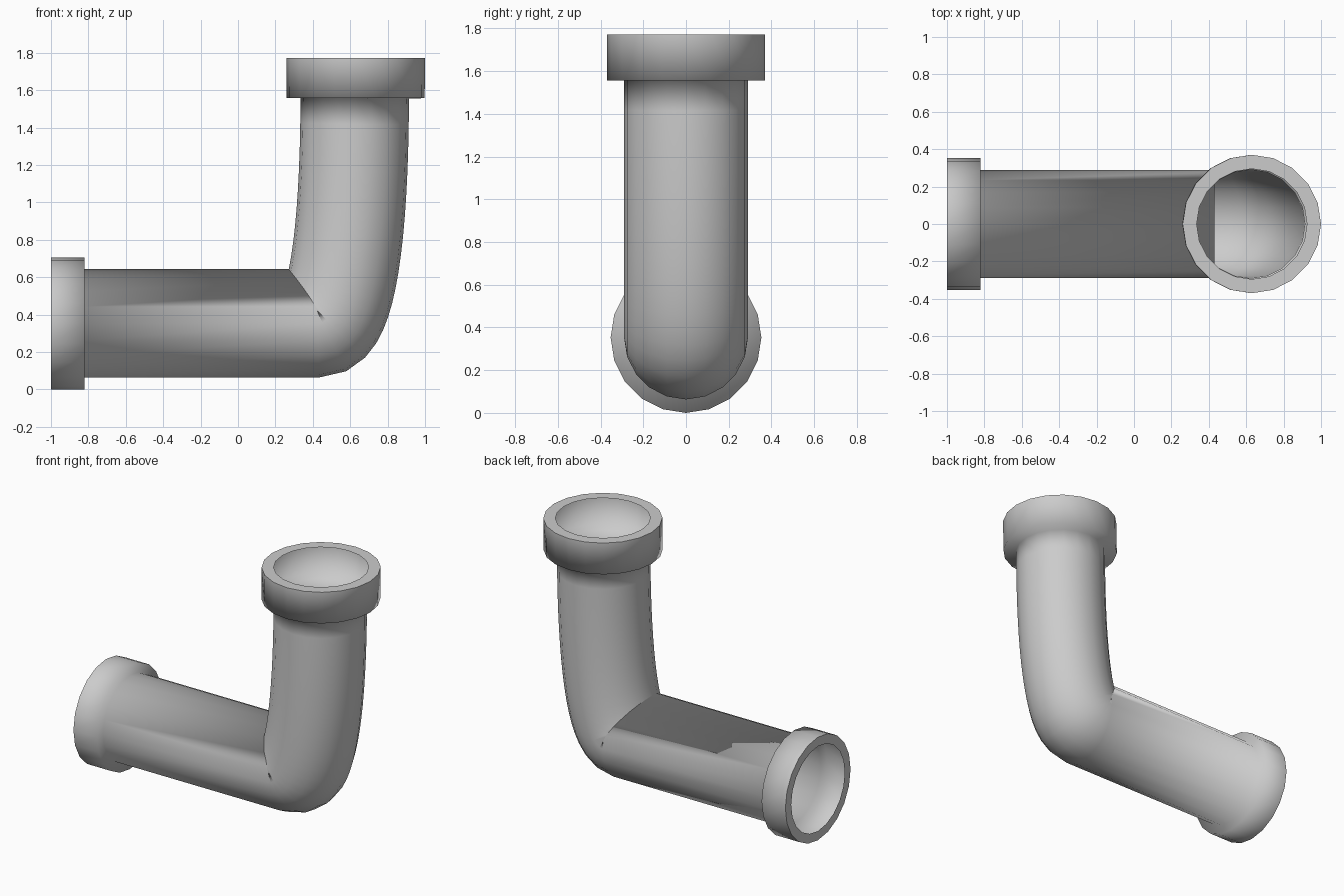
import bpy, bmesh, math
from mathutils import Vector

if "Cube" in bpy.data.objects:
    bpy.data.objects.remove(bpy.data.objects["Cube"])

SIDES = 20
R_PIPE = 0.29

grey = bpy.data.materials.new("plain grey")
grey.diffuse_color = (0.6, 0.6, 0.6, 1)
grey.use_nodes = True
grey.node_tree.nodes["Principled BSDF"].inputs["Base Color"].default_value = grey.diffuse_color

bm = bmesh.new()


def ring(centre, tangent, radius):
    """Circle of vertices around a path point in the xz plane."""
    t = Vector((tangent[0], 0, tangent[1])).normalized()
    side = Vector((0, 1, 0))
    up = t.cross(side)
    c = Vector((centre[0], 0, centre[1]))
    return [bm.verts.new(c + radius * (math.cos(a) * up + math.sin(a) * side))
            for a in (2 * math.pi * i / SIDES for i in range(SIDES))]


def bezier(p, t):
    """Point and tangent of a cubic curve."""
    p = [Vector(q) for q in p]
    s = 1 - t
    pos = s**3 * p[0] + 3*s*s*t * p[1] + 3*s*t*t * p[2] + t**3 * p[3]
    tan = s*s * (p[1] - p[0]) + 2*s*t * (p[2] - p[1]) + t*t * (p[3] - p[2])
    return pos, tan


Z = 0.353
sections = [
    # hollow collar on the horizontal end: rim, wall, step down to pipe
    ((-1.0, Z), (1, 0), R_PIPE),
    ((-1.0, Z), (1, 0), 0.353),
    ((-0.82, Z), (1, 0), 0.353),
    ((-0.82, Z), (1, 0), R_PIPE),
]
# tight bend and upright pipe
path = [(0.43, Z), (0.55, Z), (0.622, 0.80), (0.624, 1.557)]
STEPS = 16
for i in range(STEPS + 1):
    pos, tan = bezier(path, i / STEPS)
    sections.append((pos, tan, R_PIPE))
# hollow collar on the upright end
sections += [
    ((0.628, 1.557), (0, 1), 0.37),
    ((0.63, 1.771), (0, 1), 0.37),
    ((0.63, 1.771), (0, 1), 0.295),
]

rings = [ring(*s) for s in sections]
last = len(rings) - 2
for k, (a, b) in enumerate(zip(rings, rings[1:])):
    for i in range(SIDES):
        j = (i + 1) % SIDES
        f = bm.faces.new((a[i], a[j], b[j], b[i]))
        f.smooth = True
        if k in (0, last):          # crisp flat rims
            f.smooth = False
            for e in f.edges:
                e.smooth = False

# make the faces point outwards (check on a straight pipe face)
bm.normal_update()
bm.faces.ensure_lookup_table()
probe = bm.faces[3 * SIDES]
c = probe.calc_center_median() - Vector((0, 0, Z))
if probe.normal.dot(Vector((0, c.y, c.z))) < 0:
    bmesh.ops.reverse_faces(bm, faces=bm.faces[:])

mesh = bpy.data.meshes.new("elbow_pipe")
bm.to_mesh(mesh)
bm.free()
mesh.materials.append(grey)
obj = bpy.data.objects.new("elbow_pipe", mesh)
bpy.context.collection.objects.link(obj)
